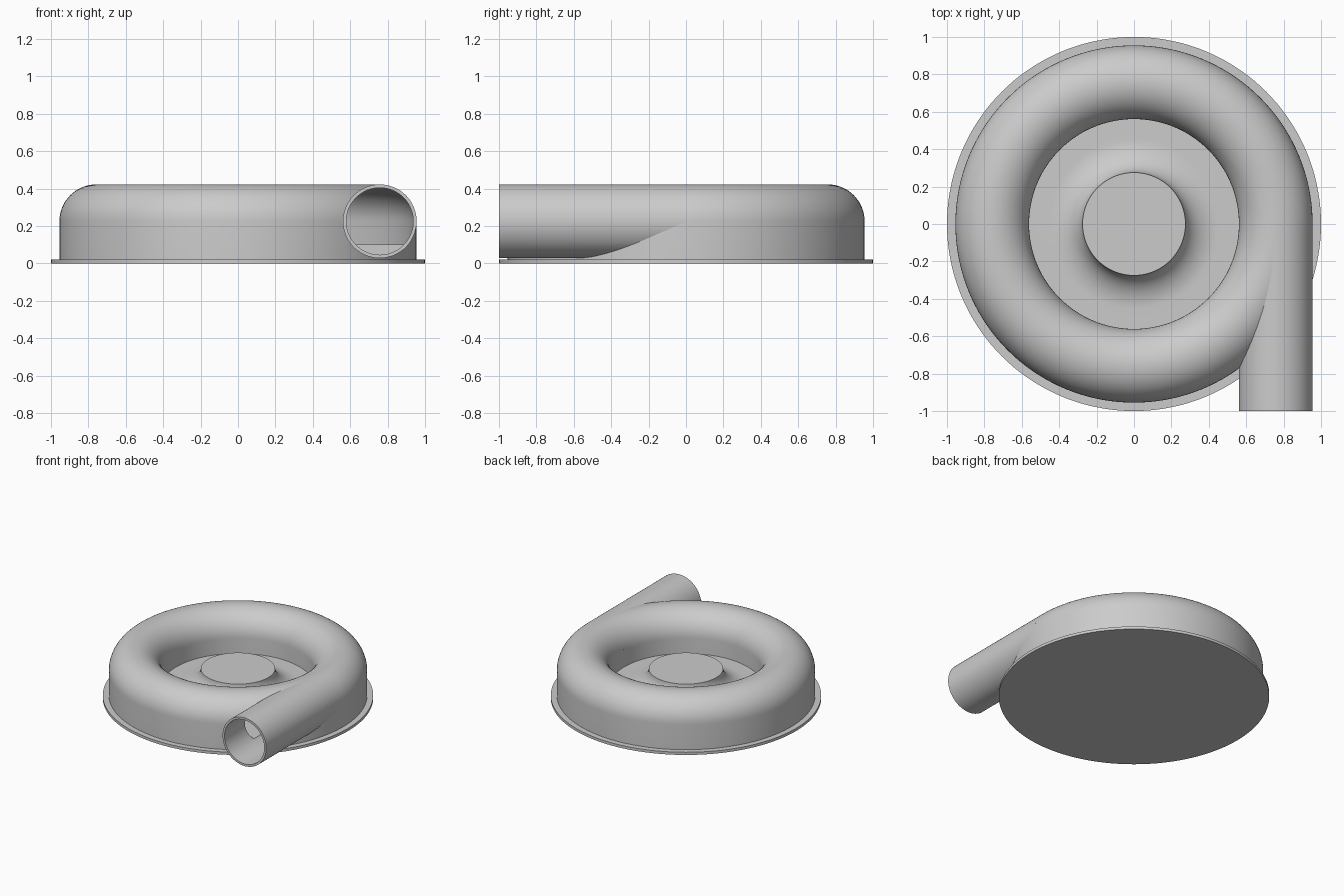
import bpy, bmesh, math
from mathutils import Matrix, Vector

cube = bpy.data.objects.get("Cube")
if cube:
    bpy.data.objects.remove(cube)

# Main dimensions
RING, TUBE, BORE, MID = 0.758, 0.197, 0.18, 0.225
FLOOR, HUB_TOP, HUB_R = 0.1, 0.24, 0.275
FLANGE_H = 0.022

grey = bpy.data.materials.new("plain grey")
grey.use_nodes = True
colour = (0.6, 0.6, 0.6, 1)
grey.diffuse_color = colour
grey.node_tree.nodes["Principled BSDF"].inputs["Base Color"].default_value = colour


def finish(name, bm):
    bmesh.ops.recalc_face_normals(bm, faces=bm.faces[:])
    mesh = bpy.data.meshes.new(name)
    bm.to_mesh(mesh)
    bm.free()
    mesh.materials.append(grey)
    obj = bpy.data.objects.new(name, mesh)
    bpy.context.collection.objects.link(obj)
    return obj


def lathe(name, profile, steps=144):
    """Spin a closed (radius, height) profile round the z axis."""
    bm = bmesh.new()
    verts = [bm.verts.new((r, 0, z)) for r, z in profile]
    edges = [bm.edges.new((v, verts[(i + 1) % len(verts)])) for i, v in enumerate(verts)
             if not (profile[i][0] == 0 and profile[(i + 1) % len(verts)][0] == 0)]
    bmesh.ops.spin(bm, geom=verts + edges, cent=(0, 0, 0), axis=(0, 0, 1),
                   angle=math.tau, steps=steps)
    bmesh.ops.remove_doubles(bm, verts=bm.verts[:], dist=1e-5)
    return finish(name, bm)


def rod(name, radius, y0, y1):
    """Solid cylinder along y on the outlet axis."""
    bm = bmesh.new()
    place = Matrix.Translation(Vector((RING, (y0 + y1) / 2, MID))) @ Matrix.Rotation(math.pi / 2, 4, 'X')
    bmesh.ops.create_cone(bm, cap_ends=True, segments=96, radius1=radius, radius2=radius,
                          depth=y1 - y0, matrix=place)
    return finish(name, bm)


def arch(radius, bottom, steps=28):
    """Round-topped channel section with straight legs."""
    arc = [(RING - radius * math.cos(math.pi * i / steps),
            MID + radius * math.sin(math.pi * i / steps)) for i in range(steps + 1)]
    return [(RING - radius, bottom)] + arc + [(RING + radius, bottom)]


# Base flange, casing ring and outlet pipe
flange = lathe("base_flange", [(0, 0), (1, 0), (1, FLANGE_H), (0, FLANGE_H)])
casing = lathe("volute_casing", arch(TUBE, FLANGE_H / 2))
pipe = rod("outlet_pipe", TUBE, -1, 0)

# Central hub flaring down to the floor
flare = 0.18
curve = [(HUB_R + flare * (1 - math.cos(a)), HUB_TOP - (HUB_TOP - FLOOR) * math.sin(a))
         for a in (math.pi / 2 * i / 16 for i in range(17))]
edge = RING - TUBE + 0.008
hub = lathe("flared_hub", [(0, FLANGE_H / 2), (0, HUB_TOP)] + curve
            + [(edge, FLOOR), (edge, FLANGE_H / 2)])

# Hollow out the flow channel and the pipe bore
cutters = [lathe("channel_cutter", arch(BORE, FLOOR)),
           rod("bore_cutter", BORE - 0.001, -1.1, 0.013)]
for obj in (casing, pipe):
    bpy.context.view_layer.objects.active = obj
    for cutter in cutters:
        mod = obj.modifiers.new("hollow", 'BOOLEAN')
        mod.operation = 'DIFFERENCE'
        mod.solver = 'EXACT'
        mod.object = cutter
        bpy.ops.object.modifier_apply(modifier=mod.name)
for cutter in cutters:
    bpy.data.objects.remove(cutter)

# Smooth shading with sharp rims
bpy.ops.object.select_all(action='DESELECT')
for obj in (flange, casing, pipe, hub):
    obj.select_set(True)
bpy.context.view_layer.objects.active = casing
bpy.ops.object.shade_smooth_by_angle(angle=math.radians(30))
